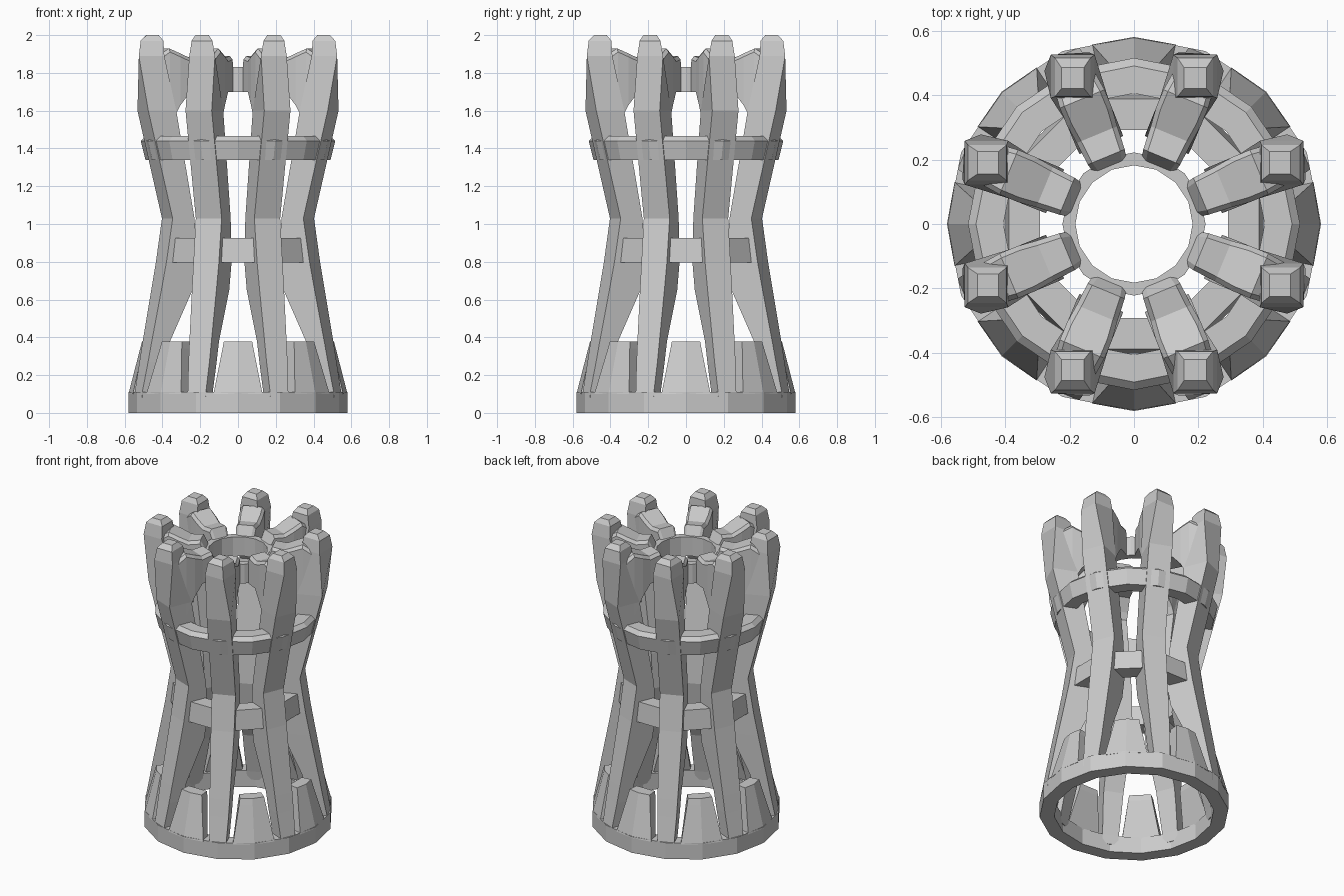
import bpy, bmesh, math
from mathutils import Matrix, Vector

if "Cube" in bpy.data.objects:
    bpy.data.objects.remove(bpy.data.objects["Cube"])


def finish(name, bm):
    bmesh.ops.recalc_face_normals(bm, faces=bm.faces)
    me = bpy.data.meshes.new(name)
    bm.to_mesh(me)
    bm.free()
    ob = bpy.data.objects.new(name, me)
    bpy.context.collection.objects.link(ob)
    return ob


def ring(name, profile, n, phase):
    """Closed (radius, z) profile swept round the z axis in n flat sides."""
    bm = bmesh.new()
    loops = []
    for i in range(n):
        a = math.radians(phase) + 2 * math.pi * i / n
        loops.append([bm.verts.new((r * math.cos(a), r * math.sin(a), z)) for r, z in profile])
    m = len(profile)
    for i in range(n):
        A, B = loops[i], loops[(i + 1) % n]
        for j in range(m):
            k = (j + 1) % m
            bm.faces.new((A[j], B[j], B[k], A[k]))
    return finish(name, bm)


def loft(name, loops, matrix):
    """Join equal vertex loops into a capped solid."""
    bm = bmesh.new()
    rows = [[bm.verts.new(matrix @ Vector(p)) for p in l] for l in loops]
    m = len(rows[0])
    for A, B in zip(rows, rows[1:]):
        for j in range(m):
            k = (j + 1) % m
            bm.faces.new((A[j], A[k], B[k], B[j]))
    bm.faces.new(rows[0])
    bm.faces.new(rows[-1])
    return finish(name, bm)


def rot(deg):
    return Matrix.Rotation(math.radians(deg), 4, 'Z')


# base collar and the three hoops
ring("base_collar", [(.58, 0), (.58, .11), (.49, .11), (.49, 0)], 16, 0)
ring("waist_hoop", [(.435, .795), (.42, .925), (.315, .925), (.315, .795)], 8, 22.5)
ring("upper_hoop", [(.49, 1.34), (.515, 1.44), (.49, 1.465), (.405, 1.465), (.405, 1.34)], 16, 0)
ring("crown_hoop", [(.222, 1.70), (.222, 1.83), (.182, 1.83), (.182, 1.70)], 16, 0)

# posts: radial shaft sections (z, outer radius, inner radius, half width)
shaft = [(.05, .57, .485, .05), (.11, .57, .475, .052), (.27, .54, .44, .06), (.38, .52, .415, .063),
         (.65, .468, .29, .07), (.80, .44, .265, .073), (1.03, .405, .28, .074), (1.6, .545, .385, .075)]
# square tips twisted to face straight forward (z, outer y, inner y, half width)
tip = [(1.89, .525, .39, .068), (1.97, .515, .395, .055), (2.0, .485, .42, .035)]
post_loops = []
for z, ro, ri, w in shaft:
    quad = [(-w, -ro, z), (w, -ro, z), (w, -ri, z), (-w, -ri, z)]
    post_loops.append([rot(22.5) @ Vector(p) for p in quad])
for z, yo, yi, w in tip:
    post_loops.append([(.19 - w, -yo, z), (.19 + w, -yo, z), (.19 + w, -yi, z), (.19 - w, -yi, z)])
for q in range(4):
    for side in (1, -1):
        loft("post", post_loops, rot(90 * q) @ Matrix.Diagonal((side, 1, 1, 1)))

# crown arms reaching inward from each post: radius, bottom z, top z, half width
arms = [(.195, 1.70, 1.83, .055), (.225, 1.70, 1.89, .062), (.30, 1.70, 1.88, .068),
        (.36, 1.63, 1.905, .075), (.42, 1.52, 1.93, .075), (.48, 1.55, 1.89, .068)]
arm_loops = [[(r, -w, b), (r, w, b), (r, w, t - .02), (r, w - .015, t),
              (r, -w + .015, t), (r, -w, t - .02)] for r, b, t, w in arms]
for i in range(8):
    loft("crown_arm", arm_loops, rot(22.5 + 45 * i))

# tapered panels standing on the base between the posts
panel = [(.10, .58, .49, .13), (.34, .518, .43, .082), (.378, .508, .43, .075)]
panel_loops = [[(-w, -yo + w * .18, z), (0, -yo, z), (w, -yo + w * .18, z),
                (w * .9, -yi, z), (-w * .9, -yi, z)] for z, yo, yi, w in panel]
for i in range(8):
    loft("base_panel", panel_loops, rot(45 * i))
